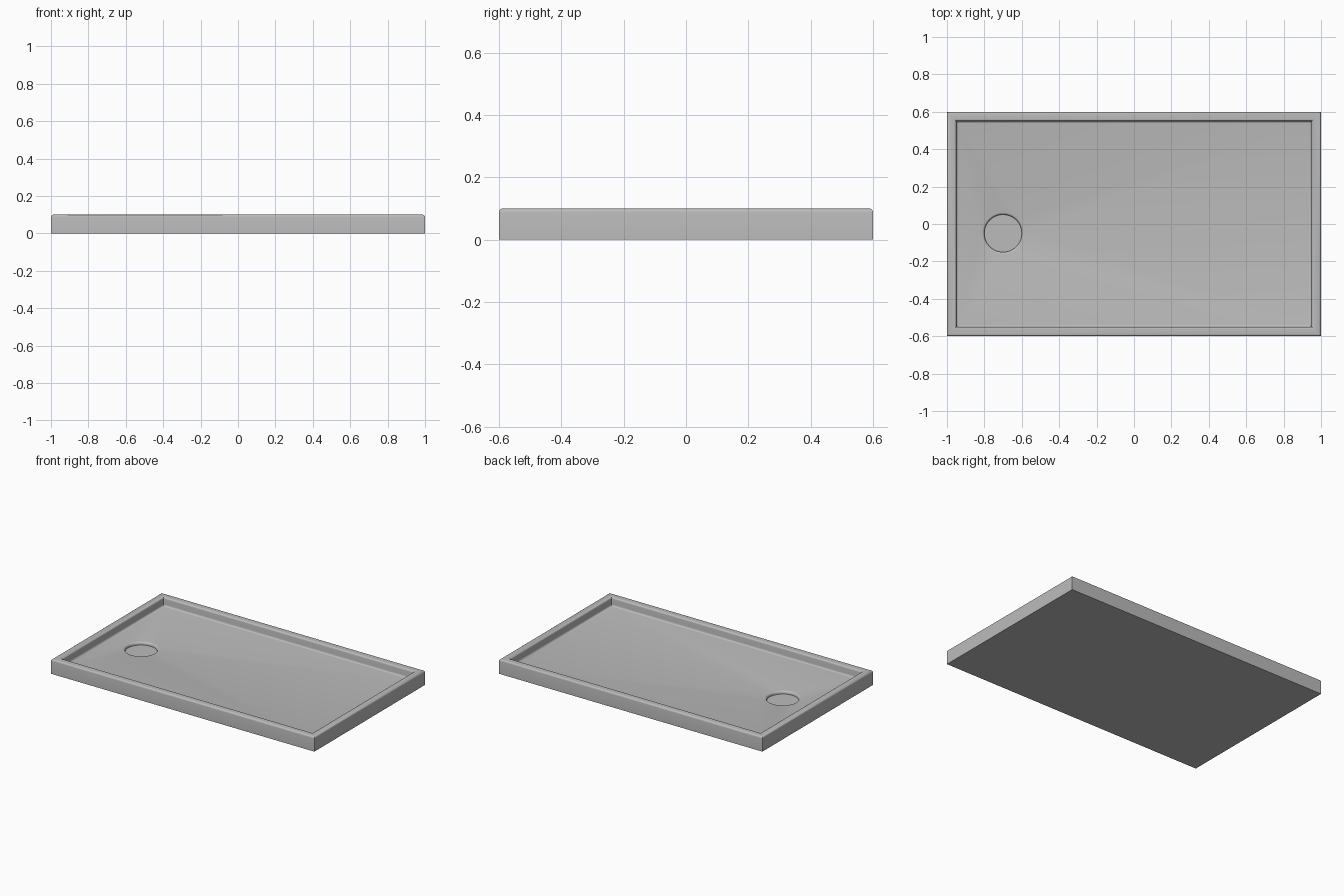
import bpy, bmesh, math

cube = bpy.data.objects.get("Cube")
if cube:
    bpy.data.objects.remove(cube, do_unlink=True)

HALF_X, HALF_Y, TOP = 1.0, 0.6, 0.1
RIM, FLOOR, FILLET = 0.05, 0.04, 0.0125
DRAIN_X, DRAIN_Y, DRAIN_R, DRAIN_Z = -0.7, -0.05, 0.1, 0.02
STEPS = 4

grey = bpy.data.materials.new("tray grey")
grey.use_nodes = True
colour = (0.5, 0.5, 0.5, 1)
grey.diffuse_color = colour
grey.node_tree.nodes["Principled BSDF"].inputs["Base Color"].default_value = colour


def arc(cx, cz, radius, start, end):
    """Quarter-round profile points between two angles in degrees."""
    angles = [math.radians(start + (end - start) * i / STEPS) for i in range(STEPS + 1)]
    return [(cx + radius * math.cos(a), cz + radius * math.sin(a)) for a in angles]


bm = bmesh.new()


def rectangle(inset, z):
    x, y = HALF_X - inset, HALF_Y - inset
    return [bm.verts.new((sx * x, sy * y, z)) for sx, sy in ((-1, -1), (1, -1), (1, 1), (-1, 1))]


def circle(radius, z, sides=64):
    turns = [math.tau * i / sides for i in range(sides)]
    return [bm.verts.new((DRAIN_X + radius * math.cos(a), DRAIN_Y + radius * math.sin(a), z))
            for a in turns]


def skin(rings):
    """Join consecutive closed rings with quads."""
    for low, high in zip(rings, rings[1:]):
        for i in range(len(low)):
            j = (i + 1) % len(low)
            bm.faces.new((low[i], low[j], high[j], high[i]))


def loop_edges(ring):
    return [bm.edges.get((ring[i - 1], ring[i])) for i in range(len(ring))]


# Outer wall, rounded rim, inner wall and fillet down to the floor
profile = [(0, 0)]
profile += arc(FILLET, TOP - FILLET, FILLET, 180, 90)
profile += arc(RIM - FILLET, TOP - FILLET, FILLET, 90, 0)
profile += arc(RIM + FILLET, FLOOR + FILLET, FILLET, 180, 270)
walls = [rectangle(inset, z) for inset, z in profile]
skin(walls)
bm.faces.new(walls[0][::-1])

# Drain recess with a rounded lip
lip = arc(DRAIN_R + FILLET, FLOOR - FILLET, FILLET, 90, 180) + [(DRAIN_R, DRAIN_Z)]
drain = [circle(r, z) for r, z in lip]
skin(drain)
bm.faces.new(drain[-1])

# Flat floor around the drain
bmesh.ops.triangle_fill(bm, use_beauty=True, edges=loop_edges(walls[-1]) + loop_edges(drain[0]))
bmesh.ops.recalc_face_normals(bm, faces=bm.faces)

mesh = bpy.data.meshes.new("shower_tray")
bm.to_mesh(mesh)
bm.free()
mesh.materials.append(grey)
tray = bpy.data.objects.new("shower_tray", mesh)
bpy.context.collection.objects.link(tray)
bpy.context.view_layer.objects.active = tray
tray.select_set(True)
bpy.ops.object.shade_smooth_by_angle(angle=math.radians(35))
